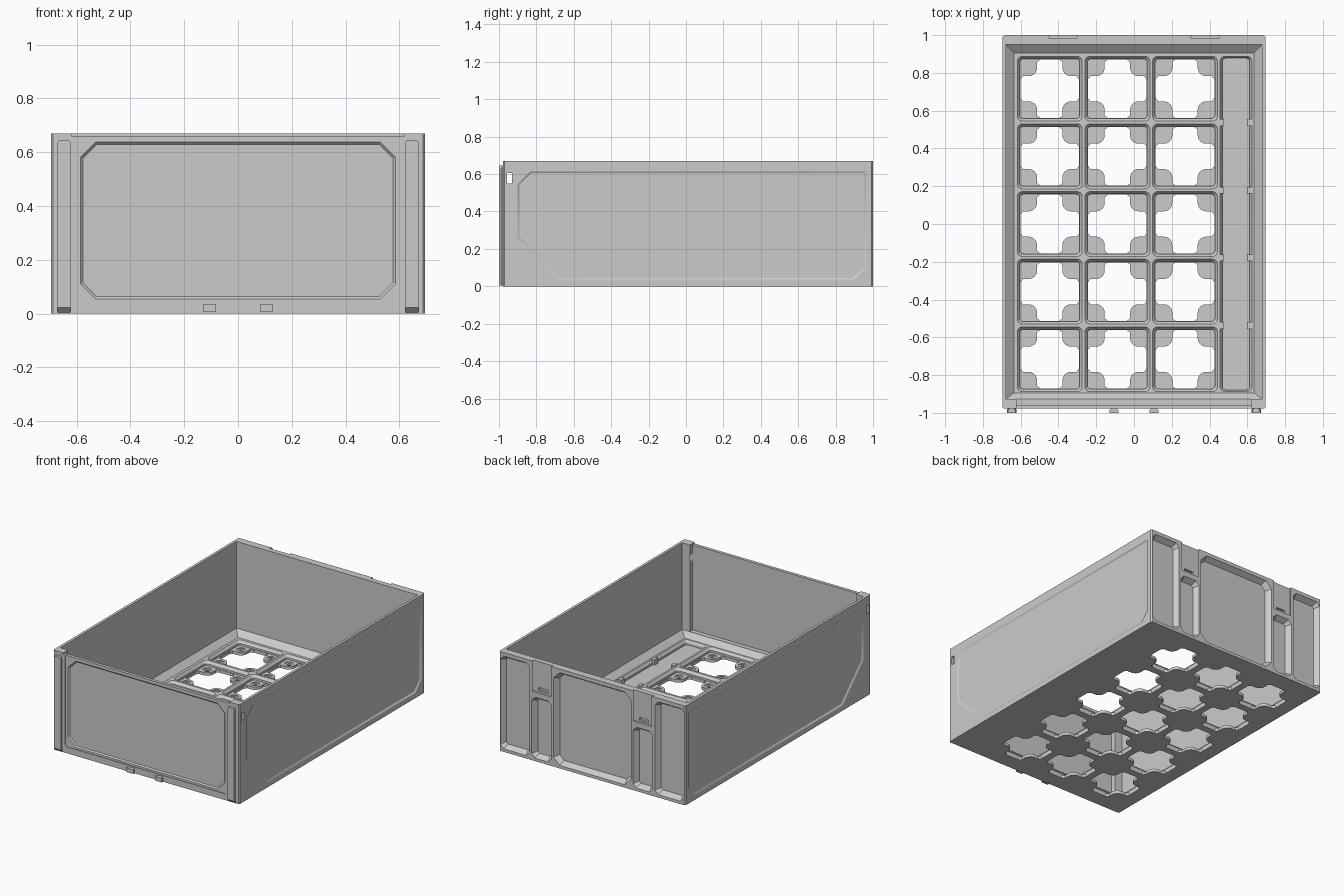
import bpy, bmesh
from math import cos, sin, pi

if "Cube" in bpy.data.objects:
    bpy.data.objects.remove(bpy.data.objects["Cube"])

TOP = 0.67
PITCH = 0.358
CELLS = [(-0.446 + i * PITCH, (j - 2) * PITCH) for i in range(3) for j in range(5)]
AXES = {'Z': lambda a, b, d: (a, b, d),     # outline in xy
        'Y': lambda a, b, d: (a, d, b),     # outline in xz
        'X': lambda a, b, d: (d, a, b)}     # outline in yz


def make(name, lofts):
    """One object from closed lofts; each loft is (axis, [(outline, depth), ...])."""
    bm = bmesh.new()
    for axis, sections in lofts:
        rings = [[bm.verts.new(AXES[axis](a, b, d)) for a, b in pts] for pts, d in sections]
        n = len(rings[0])
        for lo, hi in zip(rings, rings[1:]):
            for i in range(n):
                k = (i + 1) % n
                bm.faces.new((lo[i], lo[k], hi[k], hi[i]))
        bm.faces.new(rings[0][::-1])
        bm.faces.new(rings[-1])
    bmesh.ops.recalc_face_normals(bm, faces=bm.faces)
    me = bpy.data.meshes.new(name)
    bm.to_mesh(me)
    bm.free()
    ob = bpy.data.objects.new(name, me)
    bpy.context.collection.objects.link(ob)
    return ob


def rect(a0, a1, b0, b1):
    return [(a0, b0), (a1, b0), (a1, b1), (a0, b1)]


def octa(a0, a1, b0, b1, cuts, inset=0.0):
    """Rectangle with four corner cuts (low-left, low-right, top-right, top-left)."""
    a0, a1, b0, b1 = a0 + inset, a1 - inset, b0 + inset, b1 - inset
    p, q, r, s = [c - inset * 0.586 for c in cuts]
    return [(a0 + p, b0), (a1 - q, b0), (a1, b0 + q), (a1, b1 - r),
            (a1 - r, b1), (a0 + s, b1), (a0, b1 - s), (a0, b0 + p)]


def rrect(cx, cy, hx, hy, r, seg=4):
    pts = []
    for k, (sx, sy) in enumerate([(1, 1), (-1, 1), (-1, -1), (1, -1)]):
        for i in range(seg + 1):
            t = (k + i / seg) * pi / 2
            pts.append((cx + sx * (hx - r) + r * cos(t), cy + sy * (hy - r) + r * sin(t)))
    return pts


def circle(cx, cy, r, n=20):
    return [(cx + r * cos(2 * pi * i / n), cy + r * sin(2 * pi * i / n)) for i in range(n)]


def cross(cx, cy):
    """Cell opening that leaves a rounded screw pad in each corner."""
    quad = [(0.155, 0.05), (0.142, 0.067)]
    for i in range(7):
        t = 1.5 * pi - i / 6 * pi / 2
        quad.append((0.112 + 0.045 * cos(t), 0.112 + 0.045 * sin(t)))
    quad += [(0.067, 0.142), (0.05, 0.155)]
    pts = []
    for k in range(4):
        c, s = [(1, 0), (0, 1), (-1, 0), (0, -1)][k]
        pts += [(cx + x * c - y * s, cy + x * s + y * c) for x, y in quad]
    return pts


def cut(target, name, lofts):
    tool = make(name, lofts)
    tool.hide_render = True
    mod = target.modifiers.new(name, 'BOOLEAN')
    mod.operation, mod.solver, mod.object = 'DIFFERENCE', 'EXACT', tool
    bpy.context.view_layer.update()
    me = bpy.data.meshes.new_from_object(target.evaluated_get(bpy.context.evaluated_depsgraph_get()))
    target.modifiers.clear()
    target.data = me
    bpy.data.objects.remove(tool)


# Drawer shell
body = make("drawer_body", [('Z', [(octa(-0.695, 0.695, -0.978, 1.0, [0.008] * 4), 0),
                                   (octa(-0.695, 0.695, -0.978, 1.0, [0.008] * 4), TOP)])])

# Cavity with sloped foot, then the thin front wall between the corner posts
upper = rect(-0.677, 0.677, -0.926, 0.95)
cut(body, "cavity", [('Z', [(rect(-0.636, 0.636, -0.894, 0.906), 0.05),
                            (upper, 0.085), (upper, 0.8)])])
front_in = rect(-0.62, 0.62, -0.957, -0.9)
cut(body, "front_inner", [('Z', [(front_in, 0.086), (front_in, 0.8)])])
rim = rect(-0.62, 0.62, -1.1, -0.94)
cut(body, "front_rim", [('Z', [(rim, 0.66), (rim, 0.8)])])

# Floor cells and the long side tray
cells = [('Z', [(rrect(x, y, 0.158, 0.158, 0.018), 0.02),
                (rrect(x, y, 0.158, 0.158, 0.018), 0.033),
                (rrect(x, y, 0.176, 0.176, 0.03), 0.055)]) for x, y in CELLS]
cells.append(('Z', [(rrect(0.54, 0, 0.072, 0.878, 0.018), 0.02),
                    (rrect(0.54, 0, 0.072, 0.878, 0.018), 0.033),
                    (rrect(0.54, 0, 0.088, 0.891, 0.03), 0.055)]))
cut(body, "cell_recesses", cells)
cut(body, "cell_openings", [('Z', [(cross(x, y), -0.05), (cross(x, y), 0.1)]) for x, y in CELLS])

# Stepped blind screw seats in the pads
screws = []
for x, y in CELLS:
    for sx in (-1, 1):
        for sy in (-1, 1):
            px, py = x + sx * 0.112, y + sy * 0.112
            screws.append(('Z', [(circle(px, py, 0.011), 0.007), (circle(px, py, 0.011), 0.0145),
                                 (circle(px, py, 0.026), 0.0146), (circle(px, py, 0.026), 0.03)]))
cut(body, "screw_seats", screws)

# Side panels and latch slots
cuts = [0.225, 0.065, 0.004, 0.068]
cut(body, "side_panels", [('X', [(octa(-0.90, 0.962, 0.035, 0.615, cuts), s * 0.70),
                                 (octa(-0.90, 0.962, 0.035, 0.615, cuts), s * 0.695),
                                 (octa(-0.90, 0.962, 0.035, 0.615, [0.225, 0.065, 0.008, 0.068], 0.01),
                                  s * 0.688)]) for s in (-1, 1)])
slot = rect(-0.956, -0.93, 0.55, 0.605)
cut(body, "latch_slots", [('X', [(slot, s * 0.6), (slot, s * 0.8)]) for s in (-1, 1)])

# Front face: shallow frame and chamfered panel
frame = octa(-0.605, 0.605, 0.042, 0.655, [0.015, 0.015, 0.004, 0.004])
cut(body, "front_frame", [('Y', [(frame, -1.0), (frame, -0.974)])])
fc = [0.056] * 4
cut(body, "front_panel", [('Y', [(octa(-0.585, 0.585, 0.055, 0.637, fc), -0.99),
                                 (octa(-0.585, 0.585, 0.055, 0.637, fc), -0.974),
                                 (octa(-0.585, 0.585, 0.055, 0.637, fc, 0.008), -0.966)])])

# Back face: tapered pockets and clip receivers
pockets = [(-0.288, 0.288, 0.02, 0.645, 0.045)]
for s in (-1, 1):
    for a, b, z1 in ((0.305, 0.452, 0.43), (0.468, 0.685, 0.645)):
        pockets.append((min(s * a, s * b), max(s * a, s * b), 0.02, z1, 0.025))
back = []
for a0, a1, b0, b1, c in pockets:
    back.append(('Y', [(octa(a0, a1, b0, b1, [c] * 4), 1.02), (octa(a0, a1, b0, b1, [c] * 4), 1.0),
                       (octa(a0, a1, b0, b1, [c] * 4, 0.022), 0.965)]))
cut(body, "back_pockets", back)
clips = []
for s in (-1, 1):
    c = s * 0.376
    prof = [(c - 0.068, 1.02), (c - 0.068, 1.0), (c - 0.078, 0.985),
            (c + 0.078, 0.985), (c + 0.068, 1.0), (c + 0.068, 1.02)]
    clips.append(('Z', [(prof, 0.465), (prof, 0.8)]))
cut(body, "clip_receivers", clips)
cut(body, "clip_catches", [('Y', [(rect(s * 0.376 - 0.035, s * 0.376 + 0.035, 0.475, 0.495), 0.97),
                                  (rect(s * 0.376 - 0.035, s * 0.376 + 0.035, 0.475, 0.495), 1.05)])
                           for s in (-1, 1)])


# Dovetail rails and stop tabs on the front
def dovetail(cx, w, y):
    m = (y - 0.977) / 2
    return [(cx - w * 0.6, -0.975), (cx - w, m), (cx - w, y), (cx + w, y),
            (cx + w, m), (cx + w * 0.6, -0.975)]


for s, side in ((-1, "left"), (1, "right")):
    c = s * 0.647
    make("front_rail_" + side, [('Z', [(dovetail(c, 0.025, -0.981), 0.004),
                                       (dovetail(c, 0.025, -1.0), 0.022),
                                       (dovetail(c, 0.025, -1.0), 0.635),
                                       (dovetail(c, 0.019, -1.0), 0.645)])])
    c = s * 0.106
    make("front_tab_" + side, [('Z', [(dovetail(c, 0.025, -1.0), 0.005),
                                      (dovetail(c, 0.025, -1.0), 0.034)])])

# Retaining nubs along the side tray
for side, a0, a1 in (("inner", 0.45, 0.476), ("outer", 0.598, 0.626)):
    nubs = []
    for k in (-1.5, -0.5, 0.5, 1.5):
        y = k * PITCH
        nubs.append(('Z', [(rect(a0, a1, y - 0.018, y + 0.018), 0.018),
                           (rect(a0, a1, y - 0.018, y + 0.018), 0.056)]))
    make("tray_nubs_" + side, nubs)

# Smooth only the small rounded corners
bpy.context.view_layer.objects.active = body
body.select_set(True)
bpy.ops.object.shade_smooth_by_angle(angle=pi / 7)
